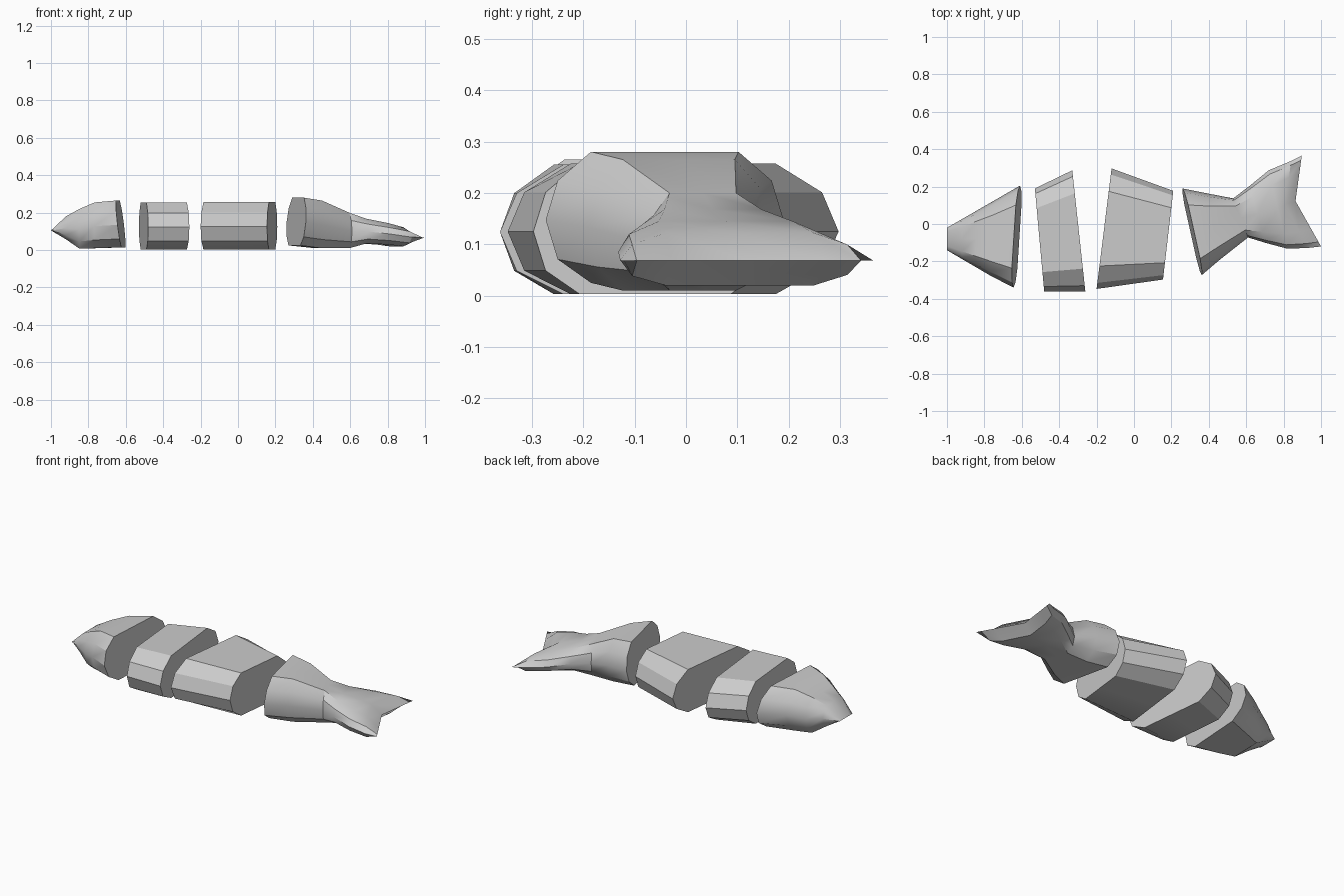
import bpy, bmesh

if "Cube" in bpy.data.objects:
    bpy.data.objects.remove(bpy.data.objects["Cube"])

# Cross-section: (fraction front-to-back, fraction of height)
TOP = [(.05, .78), (.19, 1), (.5, 1), (.81, 1), (.95, .78)]
BOTTOM = [(.95, .2), (.81, 0), (.5, 0), (.19, 0), (.05, .18)]
PROFILE = [(0, .48)] + TOP + [(1, .48)] + BOTTOM


def ring(front, back, z0, z1, lean=0, bend=0):
    """Section between two plan points; lean tilts it, bend makes a V in plan."""
    pts = []
    for f, g in PROFILE:
        x = front[0] + (back[0] - front[0]) * f
        x += lean * (g - .5) + bend * (1 - abs(2 * f - 1))
        y = front[1] + (back[1] - front[1]) * f
        pts.append((x, y, z0 + (z1 - z0) * g))
    return pts


def loft(name, rings):
    bm = bmesh.new()
    loops = [[bm.verts.new(p) for p in ring(*r)] for r in rings]
    n = len(PROFILE)
    for a, b in zip(loops, loops[1:]):
        for i in range(n):
            j = (i + 1) % n
            bm.faces.new((a[i], a[j], b[j], b[i]))
    # flat cut faces; zero-height ends close into a ridge instead
    for loop, r in ((loops[0], rings[0]), (loops[-1], rings[-1])):
        if r[3] > r[2]:
            bm.faces.new(loop)
    bmesh.ops.remove_doubles(bm, verts=bm.verts, dist=.0005)
    bmesh.ops.recalc_face_normals(bm, faces=bm.faces)
    me = bpy.data.meshes.new(name)
    bm.to_mesh(me)
    bm.free()
    ob = bpy.data.objects.new(name, me)
    bpy.context.collection.objects.link(ob)
    bpy.ops.object.select_all(action='DESELECT')
    ob.select_set(True)
    bpy.context.view_layer.objects.active = ob
    bpy.ops.object.shade_smooth_by_angle(angle=.55)


# Head, tapering to a short nose ridge
loft("fish_head", [
    ((-1, -.14), (-1, -.02), .105, .105),
    ((-.92, -.187), (-.92, .026), .058, .18),
    ((-.85, -.228), (-.84, .072), .008, .22),
    ((-.77, -.275), (-.75, .124), .01, .255),
    ((-.645, -.34), (-.61, .205), .015, .265, -.03),
])

# Two body slices
loft("front_slice", [
    ((-.48, -.362), (-.53, .19), .003, .255),
    ((-.26, -.362), (-.33, .287), .003, .255),
])
loft("middle_slice", [
    ((-.2, -.347), (-.12, .297), .003, .257),
    ((.155, -.297), (.21, .177), .003, .257),
])

# Tail section, narrowing then spreading into a forked fin
loft("fish_tail", [
    ((.363, -.273), (.26, .19), .025, .28, .02),
    ((.46, -.19), (.4, .162), .01, .265),
    ((.61, -.072), (.53, .137), .01, .2),
    ((.7, -.1), (.62, .205), .035, .168),
    ((.82, -.132), (.72, .287), .03, .145),
    ((.93, -.128), (.84, .337), .02, .122, 0, -.075),
    ((1, -.12), (.897, .365), .068, .068, 0, -.085),
])
